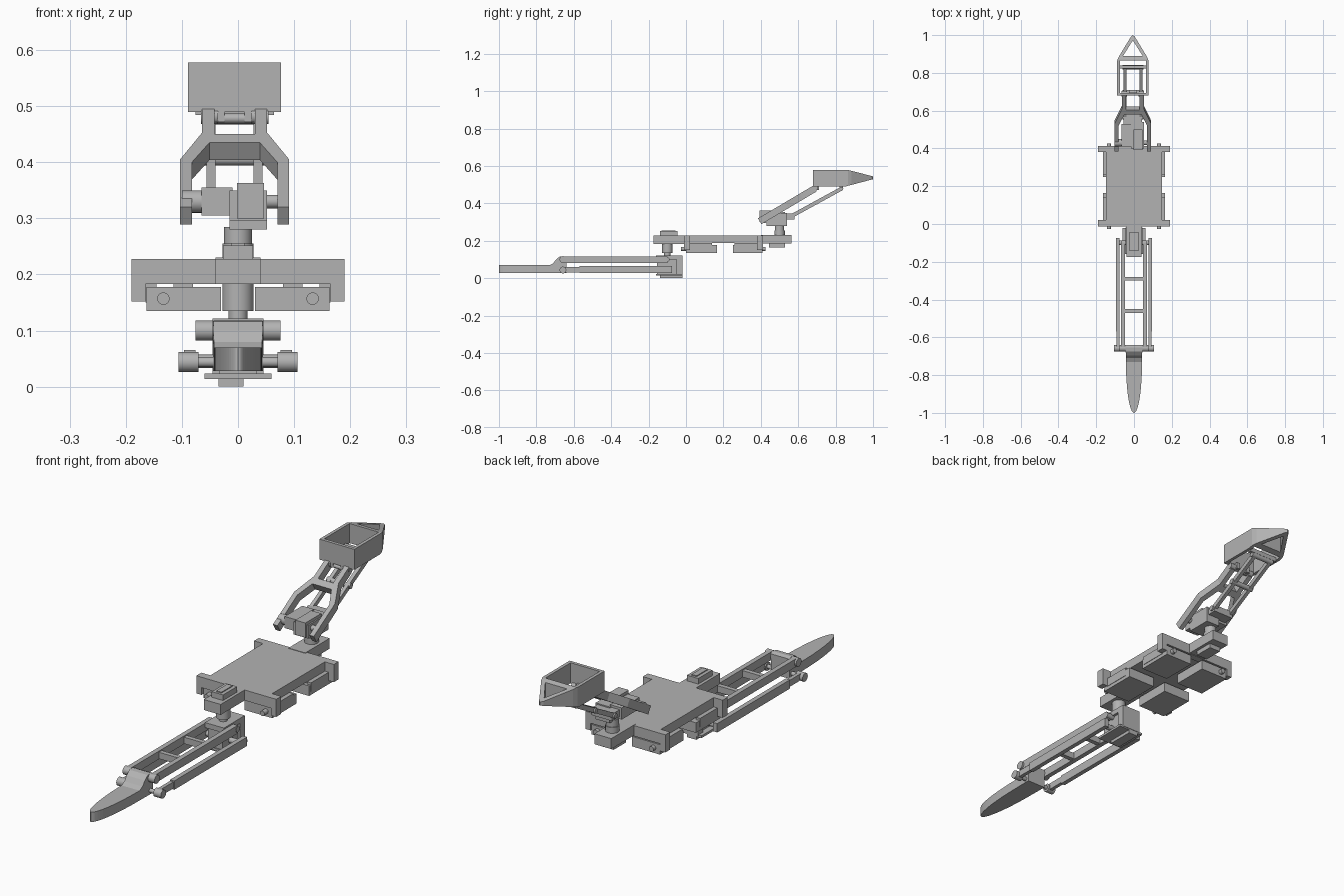
import bpy, bmesh, math
from mathutils import Matrix, Vector

if "Cube" in bpy.data.objects:
    bpy.data.objects.remove(bpy.data.objects["Cube"], do_unlink=True)

grey = bpy.data.materials.new("plain_grey")
grey.use_nodes = True
COLOUR = (0.45, 0.45, 0.45, 1)
grey.diffuse_color = COLOUR
grey.node_tree.nodes["Principled BSDF"].inputs["Base Color"].default_value = COLOUR


def finish(name, bm, matrix=Matrix()):
    bmesh.ops.transform(bm, matrix=matrix, verts=bm.verts)
    bmesh.ops.recalc_face_normals(bm, faces=bm.faces)
    mesh = bpy.data.meshes.new(name)
    bm.to_mesh(mesh)
    bm.free()
    mesh.materials.append(grey)
    ob = bpy.data.objects.new(name, mesh)
    bpy.context.collection.objects.link(ob)
    return ob


def box(name, x, y, z):
    """Box from three (low, high) ranges."""
    bm = bmesh.new()
    bmesh.ops.create_cube(bm, size=1)
    size = Matrix.Diagonal([r[1] - r[0] for r in (x, y, z)] + [1])
    mid = Matrix.Translation([(r[0] + r[1]) / 2 for r in (x, y, z)])
    return finish(name, bm, mid @ size)


def rod(name, a, b, radius, sides=24):
    """Cylinder between two points."""
    a, b = Vector(a), Vector(b)
    bm = bmesh.new()
    bmesh.ops.create_cone(bm, cap_ends=True, segments=sides, radius1=radius,
                          radius2=radius, depth=(b - a).length)
    turn = (b - a).to_track_quat('Z', 'Y').to_matrix().to_4x4()
    ob = finish(name, bm, Matrix.Translation((a + b) / 2) @ turn)
    for p in ob.data.polygons:
        p.use_smooth = len(p.vertices) == 4
    return ob


def prism(name, points, low, high, axes):
    """Outline given in two directions, extruded along the third."""
    u, v, w, origin = [Vector(a) for a in axes]
    bm = bmesh.new()
    face = bm.faces.new([bm.verts.new(origin + u * p + v * q + w * low) for p, q in points])
    ext = bmesh.ops.extrude_face_region(bm, geom=[face])
    moved = [g for g in ext["geom"] if isinstance(g, bmesh.types.BMVert)]
    bmesh.ops.translate(bm, vec=w * (high - low), verts=moved)
    return finish(name, bm)


SIDE = ((0, 1, 0), (0, 0, 1), (1, 0, 0), (0, 0, 0))
PLAN = ((1, 0, 0), (0, 1, 0), (0, 0, 1), (0, 0, 0))


def carve(ob, tool, operation):
    mod = ob.modifiers.new("carve", 'BOOLEAN')
    mod.operation, mod.object, mod.solver = operation, tool, 'EXACT'
    bpy.context.view_layer.objects.active = ob
    bpy.ops.object.modifier_apply(modifier=mod.name)
    bpy.data.objects.remove(tool, do_unlink=True)


def mirrored(x0, x1, s, centre=0):
    return tuple(sorted((centre + s * x0, centre + s * x1)))


# Body plate, end bars and the four hanging motors
box("body_plate", (-.147, .147), (-.01, .41), (.188, .228))
for end, (y0, y1) in {"front": (-.012, .022), "rear": (.38, .412)}.items():
    box(end + "_bar", (-.19, .19), (y0, y1), (.183, .228))
    out = -1 if end == "front" else 1
    for s in (-1, 1):
        box(end + "_bar_ear", mirrored(.165, .19, s), (y0, y1), (.152, .19))
        my = (0, .165) if out < 0 else (.25, .41)
        box(end + "_motor", mirrored(.03, .163, s), my, (.135, .178))
        box(end + "_motor_mount", mirrored(.08, .115, s), (my[0] + .03, my[1] - .03), (.17, .19))
        sy = (.022, .14) if out < 0 else (.26, .38)
        box(end + "_side_rail", mirrored(.145, .165, s), sy, (.15, .188))
        tip = y0 if out < 0 else y1
        rod(end + "_stub", (s * .133, tip - out * .03, .157), (s * .133, tip + out * .014, .157), .011)

# Front yaw motor and its turning horn
box("front_motor_tray", (-.04, .04), (-.175, 0), (.183, .228))
box("front_motor_cap", (-.027, .027), (-.14, -.045), (.225, .252))
box("front_motor_rib", (-.012, .012), (-.13, -.055), (.25, .256))
rod("front_horn", (0, -.1, .135), (0, -.1, .185), .028)
rod("front_shaft", (0, -.1, .11), (0, -.1, .14), .017)

# Hip bracket under the horn
box("hip_top", (-.045, .045), (-.16, -.02), (.1, .122))
box("hip_back", (-.045, .045), (-.05, -.018), (.02, .122))
box("hip_motor", (-.034, .034), (-.155, -.045), (.015, .105))
box("hip_foot", (-.035, .01), (-.14, -.02), (0, .02))
box("hip_floor", (-.06, .06), (-.16, -.02), (.014, .024))
rod("hip_upper_axle", (-.07, -.1, .1), (.07, -.1, .1), .012)
rod("hip_lower_axle", (-.095, -.1, .045), (.095, -.1, .045), .012)

# Front leg: paired upper and lower rails with knobbed pivots
for s in (-1, 1):
    box("upper_rail", mirrored(.047, .068, s), (-.655, -.1), (.082, .117))
    box("lower_rail", mirrored(.076, .096, s), (-.57, -.075), (.027, .065))
    box("lower_rail_tip", mirrored(.076, .092, s), (-.655, -.57), (.032, .06))
    rod("upper_knob", (s * .045, -.658, .1), (s * .076, -.658, .1), .018)
    rod("lower_knob", (s * .07, -.658, .044), (s * .106, -.658, .044), .018)
for y in (-.3, -.47):
    box("upper_rung", (-.055, .055), (y, y + .02), (.084, .112))
rod("upper_pin", (-.07, -.658, .1), (.07, -.658, .1), .009)
rod("lower_pin", (-.1, -.658, .044), (.1, -.658, .044), .009)

# Rounded blade with a raised neck
blade = prism("leg_blade", [(-1.01, .028), (-.64, .028), (-.64, .112), (-.655, .118), (-.675, .116),
                            (-.695, .1), (-.71, .08), (-.73, .07), (-1.01, .07)], -.06, .06, SIDE)
edge = [(.043 * math.cos(a), -.72 - .28 * math.sin(a))
        for a in [math.pi * i / 32 for i in range(33)]]
tool = prism("blade_outline", edge + [(-.045, -.6), (.045, -.6)], -.1, .2, PLAN)
carve(blade, tool, 'INTERSECT')

# Rear yaw motor and horn
box("rear_motor_tray", (-.04, .04), (.4, .565), (.185, .23))
box("rear_motor_cap", (-.027, .027), (.445, .53), (.165, .19))
rod("rear_horn", (0, .5, .228), (0, .5, .255), .028)
rod("rear_shaft", (0, .5, .25), (0, .5, .285), .025)

# Rear pitch motor, turned on its side
box("pitch_base", (-.015, .052), (.43, .54), (.28, .3))
box("pitch_tray", (-.015, .052), (.4, .54), (.295, .35))
box("pitch_rib", (-.002, .046), (.392, .5), (.3, .363))
box("pitch_body", (-.065, -.01), (.41, .53), (.305, .355))
rod("pitch_horn", (-.1, .43, .33), (-.06, .43, .33), .02)
rod("pitch_pivot", (.05, .43, .33), (.088, .43, .33), .012)
box("pitch_link_mount", (-.055, .043), (.53, .58), (.315, .345))

# Slanted fork arm
CX = -.006
ALONG = Vector((0, .27, .16)).normalized()
ACROSS = Vector((0, -ALONG.z, ALONG.y))
arm = [(.097, -.03), (.097, .137), (.058, .23), (.058, .314),
       (.036, .314), (.036, .215), (.076, .127), (.076, -.03)]
for s in (-1, 1):
    axes = ((s, 0, 0), ALONG, ACROSS, (CX, .42, .32))
    prism("fork_arm", arm, -.018, .018, axes)
    rod("fork_hinge", (CX + s * .03, .69, .482), (CX + s * .06, .69, .482), .014)
prism("fork_bridge", [(-.05, .195), (.05, .195), (.05, .225), (-.05, .225)], -.018, .018,
      ((1, 0, 0), ALONG, ACROSS, (CX, .42, .32)))
rod("fork_pin", (CX - .05, .69, .478), (CX + .05, .69, .478), .009)

# Lower parallel link
low, high = Vector((0, .565, .333)), Vector((0, .83, .478))
run = (high - low).normalized()
rise = Vector((0, -run.z, run.y))
reach = (high - low).length
for s in (-1, 1):
    prism("link_rail", [(.034, 0), (.05, 0), (.05, reach), (.034, reach)], -.01, .01,
          ((s, 0, 0), run, rise, (CX, low.y, low.z)))
for t in (0, .5, 1):
    p = low.lerp(high, t)
    rod("link_pin", (CX - .056, p.y, p.z), (CX + .056, p.y, p.z), .011)

# Hollow pointed head
head = prism("head_frame", [(.68, .49), (.85, .49), (1.01, .532), (1.01, .542), (.87, .578), (.68, .578)],
             -.12, .12, SIDE)
outline = [(-.083, .67), (.083, .67), (.083, .865), (.075, .885), (.01, .992),
           (0, 1), (-.01, .992), (-.075, .885), (-.083, .865)]
carve(head, prism("head_outline", [(x + CX, y) for x, y in outline], .4, .7, PLAN), 'INTERSECT')
carve(head, box("box_opening", (CX - .069, CX + .069), (.694, .865), (.4, .7)), 'DIFFERENCE')
nose = [(-.052, .89), (.052, .89), (0, .972)]
carve(head, prism("nose_opening", [(x + CX, y) for x, y in nose], .4, .7, PLAN), 'DIFFERENCE')
for s in (-1, 1):
    box("head_lug", mirrored(.018, .034, s, CX), (.68, .71), (.472, .5))
box("head_link_bar", (CX - .07, CX + .07), (.822, .84), (.484, .503))
